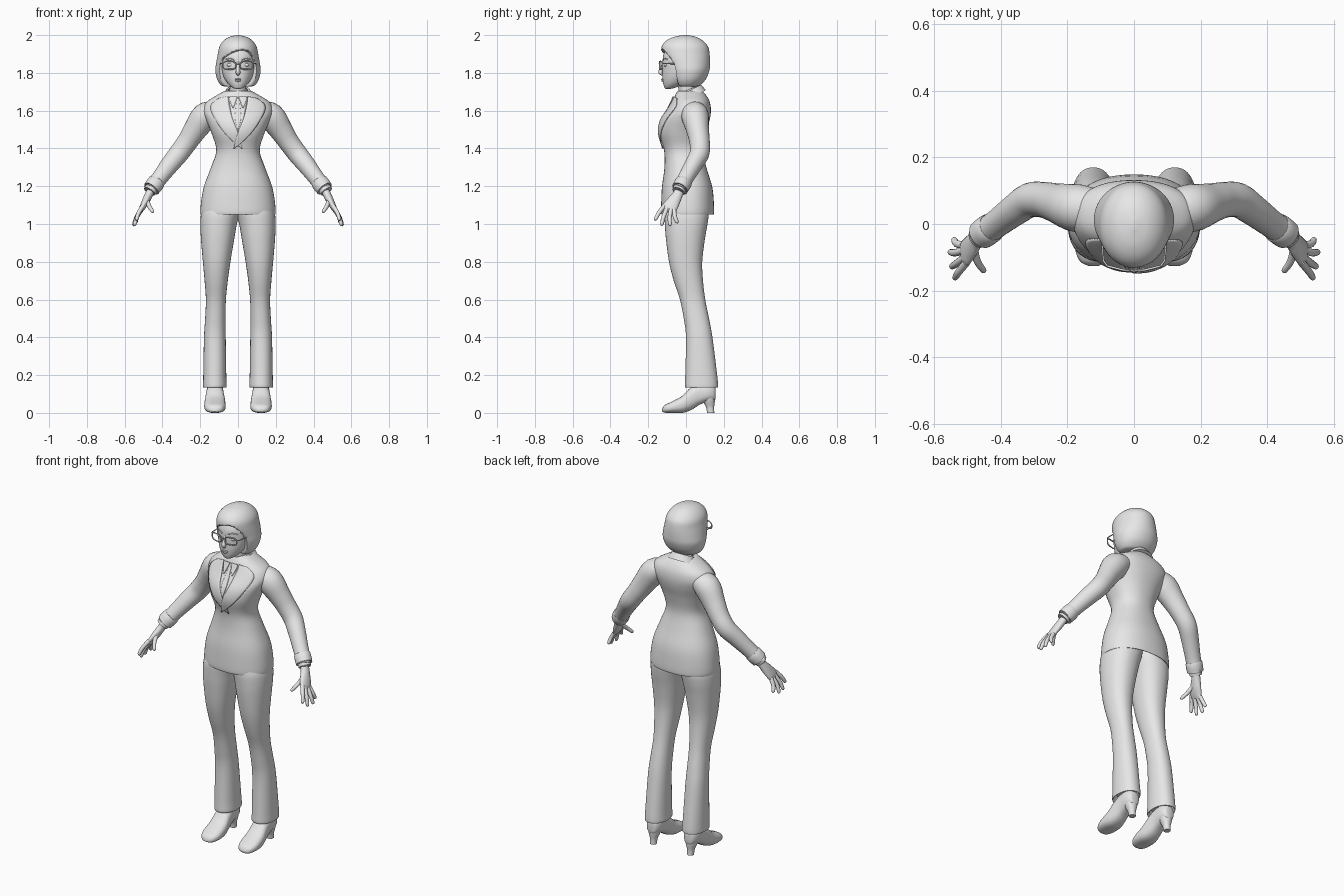
import bpy, bmesh, math
from mathutils import Vector

if "Cube" in bpy.data.objects:
    bpy.data.objects.remove(bpy.data.objects["Cube"], do_unlink=True)

grey = bpy.data.materials.new("plain_grey")
grey.use_nodes = True
grey.diffuse_color = (0.8, 0.8, 0.8, 1)
grey.node_tree.nodes["Principled BSDF"].inputs["Base Color"].default_value = (0.8, 0.8, 0.8, 1)


def finish(name, bm):
    """Smooth the mesh, keep strong creases sharp, and add it to the scene."""
    bmesh.ops.recalc_face_normals(bm, faces=bm.faces[:])
    for f in bm.faces:
        f.smooth = True
    for e in bm.edges:
        e.smooth = not (len(e.link_faces) == 2 and e.calc_face_angle(0) > 0.9)
    mesh = bpy.data.meshes.new(name)
    bm.to_mesh(mesh)
    bm.free()
    ob = bpy.data.objects.new(name, mesh)
    mesh.materials.append(grey)
    bpy.context.collection.objects.link(ob)
    return ob


def flow(rows, k=4):
    """Smoothly interpolate rows of numbers."""
    out, n = [], len(rows)
    for i in range(n - 1):
        a, b, c, d = rows[max(i - 1, 0)], rows[i], rows[i + 1], rows[min(i + 2, n - 1)]
        for s in range(k):
            t = s / k
            out.append([q + t / 2 * (r - p + t * (2 * p - 5 * q + 4 * r - w + t * (3 * (q - r) + w - p)))
                        for p, q, r, w in zip(a, b, c, d)])
    return out + [list(rows[-1])]


def loft(name, rings, caps=True):
    bm = bmesh.new()
    vs = [[bm.verts.new(p) for p in ring] for ring in rings]
    n = len(vs[0])
    for a, b in zip(vs, vs[1:]):
        for i in range(n):
            bm.faces.new((a[i], a[(i + 1) % n], b[(i + 1) % n], b[i]))
    if caps:
        bm.faces.new(vs[0])
        bm.faces.new(vs[-1])
    return finish(name, bm)


def oval(z, x0, x1, y0, y1, p=2.0, n=40, tilt=0.0):
    """Horizontal rounded section between the given limits."""
    pts = []
    for i in range(n):
        a = math.tau * i / n
        c, s = math.cos(a), math.sin(a)
        x = (x0 + x1) / 2 + (x1 - x0) / 2 * math.copysign(abs(c) ** (2 / p), c)
        y = (y0 + y1) / 2 + (y1 - y0) / 2 * math.copysign(abs(s) ** (2 / p), s)
        pts.append(Vector((x, y, z + tilt * y)))
    return pts


def tube(name, path, side=1, n=20, k=4):
    """Limb along a path of x, y, z and two radii."""
    rows = flow(path, k)
    rings = []
    for i, (x, y, z, ru, rv) in enumerate(rows):
        d = Vector(rows[min(i + 1, len(rows) - 1)][:3]) - Vector(rows[max(i - 1, 0)][:3])
        u = d.cross(Vector((0, 1, 0))).normalized()
        v = d.cross(u).normalized()
        ring = [Vector((x, y, z)) + u * ru * math.cos(math.tau * j / n) + v * rv * math.sin(math.tau * j / n)
                for j in range(n)]
        rings.append([(p.x * side, p.y, p.z) for p in ring])
    return loft(name, rings)


def ball(name, loc, size):
    bm = bmesh.new()
    bmesh.ops.create_uvsphere(bm, u_segments=20, v_segments=12, radius=1)
    for v in bm.verts:
        v.co = Vector([c * s + o for c, s, o in zip(v.co, size, loc)])
    return finish(name, bm)


def wire(name, pts, r, cyclic=False):
    cu = bpy.data.curves.new(name, "CURVE")
    cu.dimensions = "3D"
    cu.bevel_depth = r
    cu.bevel_resolution = 2
    sp = cu.splines.new("POLY")
    sp.points.add(len(pts) - 1)
    for p, co in zip(sp.points, pts):
        p.co = (*co, 1)
    sp.use_cyclic_u = cyclic
    cu.materials.append(grey)
    bpy.context.collection.objects.link(bpy.data.objects.new(name, cu))


# Jacket body: height, half width, front, back
body = flow([(1.10, .17, -.10, .11), (1.058, .188, -.12, .137), (1.055, .199, -.131, .148),
             (1.12, .195, -.131, .147), (1.2, .18, -.127, .138), (1.3, .143, -.114, .108),
             (1.39, .115, -.116, .09), (1.48, .14, -.14, .105), (1.55, .168, -.13, .125),
             (1.6, .185, -.098, .132), (1.645, .168, -.072, .126), (1.68, .115, -.058, .108),
             (1.705, .07, -.045, .085)])
loft("jacket_body", [oval(z, -w, w, f, b, 2.25, 56) for z, w, f, b in body])


def chest(x, z):
    """Front surface of the jacket at x and z."""
    for a, b in zip(body[8:], body[9:]):
        if a[0] <= z <= b[0]:
            t = (z - a[0]) / (b[0] - a[0])
            w, f, k = [p + (q - p) * t for p, q in zip(a[1:], b[1:])]
            s = max(0, 1 - min(1, abs(x / w)) ** 2.25) ** (1 / 2.25)
            return (f + k) / 2 - (k - f) / 2 * s
    return -.05


def patch(name, left, right, lift, side=1):
    """Thin cloth plate lying on the jacket between two edges."""
    bm = bmesh.new()
    grid = []
    for (xa, za), (xb, zb) in zip(flow(left), flow(right)):
        row = []
        for i in range(9):
            x, z = xa + (xb - xa) * i / 8, za + (zb - za) * i / 8
            row.append(bm.verts.new((x * side, chest(x, z) - lift, z)))
        grid.append(row)
    for a, b in zip(grid, grid[1:]):
        for i in range(8):
            bm.faces.new((a[i], a[i + 1], b[i + 1], b[i]))
    ob = finish(name, bm)
    mod = ob.modifiers.new("thickness", "SOLIDIFY")
    mod.thickness = .006
    mod.offset = 0


# Lapels, shirt front and tie
for side, label in ((1, "left"), (-1, "right")):
    patch(label + "_lapel", [(.052, 1.675), (.048, 1.64), (.03, 1.56), (.002, 1.49), (-.025, 1.4)],
          [(.10, 1.665), (.145, 1.622), (.118, 1.55), (.06, 1.47), (-.018, 1.4)],
          .006 if side > 0 else .003, side)
    patch(label + "_shirt_collar_tip", [(.004, 1.675), (.012, 1.65), (.024, 1.615)],
          [(.045, 1.675), (.042, 1.65), (.028, 1.615)], .008, side)
patch("shirt_front", [(-.05, 1.67), (-.03, 1.56), (-.003, 1.49)], [(.05, 1.67), (.03, 1.56), (.003, 1.49)], .001)
patch("tie", [(-.012, 1.665), (-.009, 1.64), (-.016, 1.56), (-.002, 1.5)],
      [(.012, 1.665), (.009, 1.64), (.016, 1.56), (.002, 1.5)], .005)

# Tilted collars and neck
loft("jacket_collar", [oval(z, -w, w, f, b, 2, 40, .5) for z, w, f, b in
                       flow([(1.655, .095, -.062, .105), (1.685, .072, -.06, .088), (1.698, .064, -.052, .078),
                             (1.685, .058, -.045, .07)])])
loft("shirt_collar", [oval(z, -w, w, f, b, 2, 40, .4) for z, w, f, b in
                      flow([(1.67, .062, -.058, .07), (1.705, .052, -.05, .066), (1.7, .046, -.04, .06)])])
loft("neck", [oval(z, -w, w, f, b) for z, w, f, b in
              flow([(1.62, .055, -.04, .07), (1.7, .044, -.038, .055), (1.8, .046, -.055, .055)])])

# Face
loft("head", [oval(z, -w, w, f, b, 2.1) for z, w, f, b in
              flow([(1.716, .012, -.108, -.08), (1.722, .03, -.114, -.055), (1.745, .055, -.121, 0),
                    (1.78, .077, -.125, .06), (1.82, .088, -.124, .08), (1.85, .09, -.124, .085),
                    (1.9, .088, -.118, .085), (1.95, .065, -.085, .07), (1.97, .02, -.03, .03)])])
tube("nose", [(0, -.118, 1.86, .006, .007), (0, -.127, 1.83, .009, .008), (0, -.135, 1.807, .012, .012),
              (0, -.131, 1.795, .011, .008), (0, -.12, 1.79, .004, .004)])
ball("upper_lip", (0, -.125, 1.766), (.02, .007, .004))
ball("lower_lip", (0, -.123, 1.758), (.016, .008, .005))


def ease(t):
    t = min(1, max(0, t))
    return t * t * (3 - 2 * t)


# Bobbed hair with a swept fringe and an open face
hair = []
for z, w, f, b in flow([(1.728, .07, -.045, .055), (1.735, .09, -.065, .075), (1.765, .11, -.085, .104),
                        (1.81, .12, -.098, .123), (1.85, .116, -.112, .127), (1.9, .107, -.13, .125),
                        (1.94, .098, -.128, .116), (1.97, .077, -.105, .09), (1.99, .047, -.066, .055),
                        (2.0, .008, -.015, .012)], 6):
    ring = oval(z, -w, w, f, b, 2.05, 80)
    for p in ring:
        line = 1.925 - (4 if p.x < .03 else 18) * (p.x - .03) ** 2
        pull = ease((line - z) / .018) * ease((.8 * w - abs(p.x)) / .014) * (p.y < 0)
        p.x *= 1 - .45 * pull
        p.y += (.0 - p.y) * .6 * pull
    hair.append(ring)
loft("hair", hair)

# Eyes, brows and spectacles
for side, label in ((1, "left"), (-1, "right")):
    ball(label + "_eye", (side * .042, -.109, 1.842), (.017, .008, .009))
    wire(label + "_brow", [(side * x, y, z) for x, y, z in
                           ((.018, -.123, 1.868), (.042, -.114, 1.877), (.066, -.095, 1.871))], .003)
    rim = []
    for i in range(32):
        a = math.tau * i / 32
        c, s = math.cos(a), math.sin(a)
        x = .046 + .034 * math.copysign(abs(c) ** .6, c)
        rim.append((side * x, -.139 + .25 * max(0, x - .03), 1.84 + .021 * math.copysign(abs(s) ** .6, s)))
    wire(label + "_spectacle_rim", rim, .0035, True)
    wire(label + "_spectacle_arm", [(side * .08, -.127, 1.85), (side * .092, -.11, 1.85), (side * .1, .0, 1.845)], .003)
wire("spectacle_bridge", [(-.013, -.139, 1.845), (0, -.142, 1.848), (.013, -.139, 1.845)], .003)

for side, label in ((1, "left"), (-1, "right")):
    # Sleeve and cuffs
    tube(label + "_sleeve", [(.11, .045, 1.6, .05, .06), (.172, .048, 1.572, .072, .072),
                             (.228, .062, 1.496, .062, .06), (.268, .072, 1.435, .055, .054),
                             (.312, .072, 1.375, .053, .052), (.358, .042, 1.318, .049, .047),
                             (.41, .003, 1.25, .043, .042), (.455, -.03, 1.19, .04, .04),
                             (.453, -.029, 1.193, .03, .03)], side, 28)
    tube(label + "_cuff_band", [(.428, -.01, 1.226, .04, .04), (.431, -.012, 1.222, .046, .045),
                                (.458, -.032, 1.187, .045, .044), (.457, -.031, 1.189, .034, .034)], side, 28, 2)
    tube(label + "_shirt_cuff", [(.45, -.027, 1.2, .036, .036), (.468, -.04, 1.173, .034, .034),
                                 (.467, -.039, 1.175, .026, .026)], side, 24, 2)
    # Hand and fingers
    tube(label + "_palm", [(.452, -.028, 1.195, .022, .027), (.472, -.044, 1.155, .021, .027),
                           (.49, -.067, 1.118, .02, .036), (.507, -.088, 1.085, .015, .04),
                           (.513, -.096, 1.068, .008, .032)], side)
    fingers = {"index": ((.503, -.115, 1.096), (.54, -.165, 1.02)),
               "middle": ((.508, -.1, 1.085), (.55, -.13, .992)),
               "ring": ((.512, -.08, 1.078), (.555, -.085, .99)),
               "little": ((.513, -.064, 1.075), (.543, -.046, 1.005)),
               "thumb": ((.482, -.07, 1.13), (.45, -.145, 1.062))}
    for finger, (a, b) in fingers.items():
        a, b = Vector(a), Vector(b)
        mid = a.lerp(b, .5) + Vector((.005, -.004, 0))
        tube(f"{label}_{finger}_finger", [(*a, .012, .012), (*mid, .011, .011), (*a.lerp(b, .92), .009, .009),
                                          (*b, .003, .003)], side, 12)
    # Trouser leg: height, inner, outer, front, back
    leg = flow([(.17, .075, .17, .015, .15), (.142, .07, .18, .003, .163), (.14, .06, .185, -.006, .17),
                (.2, .062, .184, -.004, .165), (.4, .065, .18, .0, .14), (.5, .066, .174, -.012, .122),
                (.6, .064, .17, -.032, .102), (.7, .054, .177, -.065, .09), (.8, .04, .186, -.09, .086),
                (.92, .02, .196, -.106, .1), (1.0, .006, .199, -.112, .114), (1.06, -.01, .194, -.113, .12),
                (1.12, -.02, .17, -.1, .11)])
    loft(label + "_trouser_leg", [[(p.x * side, p.y, p.z) for p in oval(z, i, o, f, b, 2.2)] for z, i, o, f, b in leg])
    # Shoe: station, bottom, top, half width
    shoe = flow([(-.126, .008, .022, .015), (-.112, .001, .042, .04), (-.075, 0, .06, .055), (-.02, 0, .09, .056),
                 (.025, .014, .135, .05), (.07, .042, .16, .045), (.12, .062, .16, .043), (.15, .066, .145, .03),
                 (.157, .08, .13, .012)])
    loft(label + "_shoe", [[(side * (.122 + p.x), y, p.y) for p in oval(0, -w, w, lo, hi, 2.5, 28)]
                           for y, lo, hi, w in shoe])
    loft(label + "_shoe_heel", [[(side * p.x, p.y, p.z) for p in oval(z, .122 - w, .122 + w, f, b, 2.2, 24)]
                                for z, w, f, b in flow([(0, .018, .112, .15), (.03, .02, .106, .149),
                                                        (.06, .03, .09, .153), (.085, .036, .08, .155)])])
